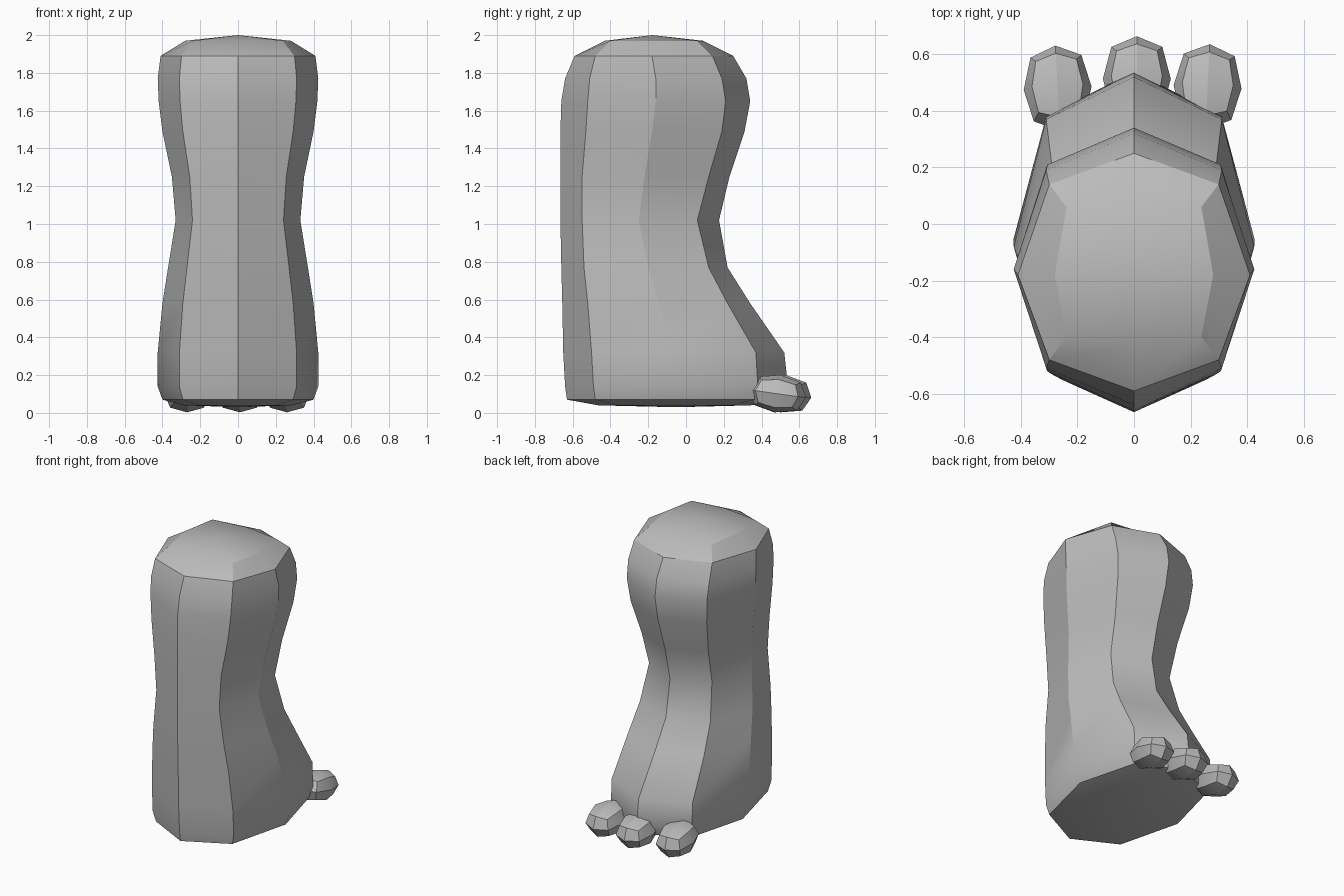
import bpy
import bmesh
import math
from mathutils import Matrix, Vector

cube = bpy.data.objects.get("Cube")
if cube:
    bpy.data.objects.remove(cube, do_unlink=True)

# One plain grey for the whole model
grey = bpy.data.materials.new("plain grey")
grey.use_nodes = True
grey.diffuse_color = (0.5, 0.5, 0.5, 1)
grey.node_tree.nodes["Principled BSDF"].inputs["Base Color"].default_value = grey.diffuse_color


def finish(bm, name):
    """Turn a bmesh into a shaded object with the grey material."""
    bmesh.ops.recalc_face_normals(bm, faces=bm.faces)
    mesh = bpy.data.meshes.new(name)
    bm.to_mesh(mesh)
    bm.free()
    mesh.materials.append(grey)
    obj = bpy.data.objects.new(name, mesh)
    bpy.context.collection.objects.link(obj)
    bpy.ops.object.select_all(action="DESELECT")
    obj.select_set(True)
    bpy.context.view_layer.objects.active = obj
    bpy.ops.object.shade_smooth_by_angle(angle=math.radians(30))
    return obj


# Eight-sided cross-sections of the leg, from the sole to the crown:
# height, half width, then y of shin, front corner, side, back corner, instep
SECTIONS = [
    (0.07, 0.40, -0.63, -0.48, -0.05, 0.36, 0.50),
    (0.14, 0.425, -0.64, -0.49, -0.05, 0.38, 0.54),
    (0.32, 0.425, -0.65, -0.50, -0.08, 0.37, 0.52),
    (0.58, 0.40, -0.655, -0.52, -0.14, 0.22, 0.34),
    (0.77, 0.37, -0.66, -0.54, -0.2, 0.12, 0.22),
    (1.02, 0.33, -0.665, -0.55, -0.25, 0.06, 0.175),
    (1.25, 0.35, -0.665, -0.55, -0.22, 0.12, 0.23),
    (1.49, 0.40, -0.665, -0.53, -0.18, 0.19, 0.31),
    (1.65, 0.42, -0.66, -0.52, -0.16, 0.21, 0.34),
    (1.77, 0.425, -0.64, -0.51, -0.16, 0.19, 0.32),
    (1.89, 0.41, -0.59, -0.48, -0.18, 0.14, 0.25),
    (1.97, 0.28, -0.43, -0.40, -0.18, 0.06, 0.09),
]


def section_ring(bm, section):
    z, width, shin, front, side, back, instep = section
    corner = width * (0.85 if section is SECTIONS[-1] else 0.73)
    half = [(corner, front), (width, side), (corner, back)]
    outline = [(0, shin)] + half + [(0, instep)] + [(-x, y) for x, y in reversed(half)]
    return [bm.verts.new((x, y, z)) for x, y in outline]


def bridge(bm, lower, upper):
    for i in range(len(lower)):
        j = (i + 1) % len(lower)
        bm.faces.new((lower[i], lower[j], upper[j], upper[i]))


def close_with_point(bm, ring, point):
    tip = bm.verts.new(point)
    for i in range(len(ring)):
        bm.faces.new((ring[i], ring[(i + 1) % len(ring)], tip))


# Leg with foot, sole and rounded crown
bm = bmesh.new()
rings = [section_ring(bm, section) for section in SECTIONS]
for lower, upper in zip(rings, rings[1:]):
    bridge(bm, lower, upper)
close_with_point(bm, rings[-1], (0, -0.18, 2.0))
centre = Vector((0, -0.05, 0.04))
sole = [bm.verts.new(centre + (v.co - centre) * Vector((0.7, 0.7, 0)).length * 0.72)
        for v in rings[0]]
for v in sole:
    v.co.z = 0.04
bridge(bm, sole, rings[0])
close_with_point(bm, sole, (0, -0.05, 0.03))
finish(bm, "leg")


def toe(name, x, y, turn):
    """Low-poly rounded block, tipped slightly toward the ground."""
    bm = bmesh.new()
    bmesh.ops.create_cube(bm, size=2)
    bmesh.ops.subdivide_edges(bm, edges=bm.edges[:], cuts=1, use_grid_fill=True)
    roundness = {1: 1.0, 2: 0.75, 3: 0.6}
    for v in bm.verts:
        v.co *= roundness[sum(abs(c) > 0.5 for c in v.co)]
    place = (Matrix.Translation((x, y, 0.102))
             @ Matrix.Rotation(math.radians(turn), 4, "Z")
             @ Matrix.Rotation(math.radians(-8), 4, "X")
             @ Matrix.Diagonal((0.12, 0.152, 0.1, 1)))
    bm.transform(place)
    finish(bm, name)


toe("right_toe", -0.27, 0.48, 3)
toe("middle_toe", 0.01, 0.513, 0)
toe("left_toe", 0.26, 0.485, -3)
